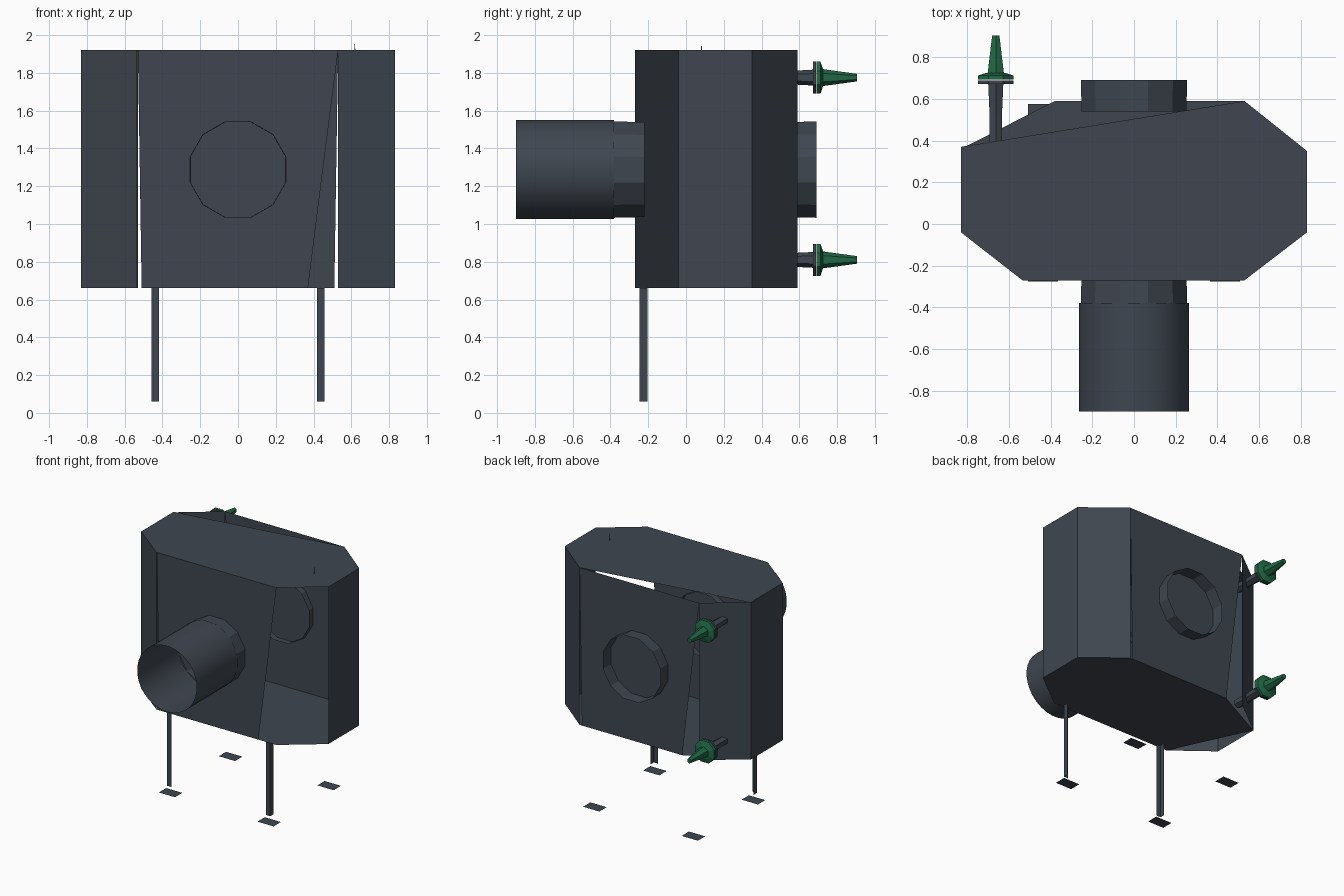
import bpy, math
from mathutils import Matrix, Vector

if "Cube" in bpy.data.objects:
    bpy.data.objects.remove(bpy.data.objects["Cube"])

Z0, Z1 = 0.66, 1.92


def material(name, color):
    m = bpy.data.materials.new(name)
    m.diffuse_color = color
    m.use_nodes = True
    m.node_tree.nodes["Principled BSDF"].inputs["Base Color"].default_value = m.diffuse_color
    return m


SLATE = material("slate_paint", (0.05, 0.062, 0.08, 1))
GREEN = material("green_paint", (0.015, 0.14, 0.06, 1))


def mesh(name, verts, faces, mat=SLATE):
    me = bpy.data.meshes.new(name)
    me.from_pydata(verts, [], faces)
    me.materials.append(mat)
    ob = bpy.data.objects.new(name, me)
    bpy.context.collection.objects.link(ob)
    return ob


def poly(name, pts):
    return mesh(name, pts, [list(range(len(pts)))])


def lathe_y(name, profile, n, x, z, mat=SLATE, smooth=False, caps=True, squash=1.0):
    """Rings of (y, radius) swept around an axis parallel to y."""
    verts, faces = [], []
    for y, r in profile:
        for i in range(n):
            a = 2 * math.pi * (i + 0.5) / n
            verts.append((x + r * squash * math.cos(a), y, z + r * math.sin(a)))
    for k in range(len(profile) - 1):
        for i in range(n):
            j = (i + 1) % n
            faces.append((k * n + i, (k + 1) * n + i, (k + 1) * n + j, k * n + j))
    if caps:
        faces.append(list(range(n)))
        faces.append(list(range((len(profile) - 1) * n, len(profile) * n))[::-1])
    ob = mesh(name, verts, faces, mat)
    if smooth:
        for p in ob.data.polygons:
            p.use_smooth = True
    return ob


# Plan outline of the housing
FR, R1, R2, BR = (0.53, -0.27), (0.83, -0.04), (0.83, 0.35), (0.53, 0.59)
FL, L1, L2, BL = (-0.535, -0.27), (-0.83, -0.04), (-0.83, 0.36), (-0.53, 0.59)


def wall(name, a, b):
    poly(name, [(*a, Z0), (*b, Z0), (*b, Z1), (*a, Z1)])


# Side and corner walls; the front right corner is open
wall("right_wall", R1, R2)
wall("back_right_corner", R2, BR)
wall("back_left_corner", BL, L2)
wall("left_wall", L2, L1)
wall("front_left_corner", L1, FL)

# Front and back panels, slanted at the edges
poly("front_panel", [(-0.51, -0.27, Z0), (0.37, -0.27, Z0), (0.53, -0.27, Z1), (-0.53, -0.27, Z1)])
poly("back_panel", [(0.51, 0.59, Z0), (-0.38, 0.59, Z0), (-0.53, 0.59, Z1), (0.53, 0.59, Z1)])

# Roof and floor, with their cut corners
poly("roof", [(*p, Z1) for p in (FL, FR, R1, R2, BR, (-0.83, 0.37), L1)])
poly("floor", [(*p, Z0) for p in (FL, L2, (-0.38, 0.59), BR, R2, R1, FR)])

# Front duct with coarse collar, and back duct ring
lathe_y("front_duct", [(-0.90, 0.264), (-0.38, 0.264)], 32, 0, 1.288, smooth=True, caps=False)
lathe_y("front_collar", [(-0.38, 0.264), (-0.22, 0.26)], 12, 0, 1.288, caps=False)
lathe_y("back_duct", [(0.54, 0.26), (0.69, 0.264)], 12, 0, 1.288, caps=False)

# Angle-iron front legs and four foot plates
for s, side in ((-1, "left"), (1, "right")):
    a, b = s * 0.457, s * 0.418
    mesh("front_leg_" + side,
         [(b, -0.245, 0.06), (a, -0.245, 0.06), (a, -0.205, 0.06),
          (b, -0.245, Z0), (a, -0.245, Z0), (a, -0.205, Z0)],
         [(0, 1, 4, 3), (1, 2, 5, 4)])
    for y, end in ((-0.23, "front"), (0.53, "back")):
        c = s * 0.437
        poly(f"foot_plate_{end}_{side}",
             [(c - 0.072, y - 0.046, 0.004), (c + 0.072, y - 0.046, 0.004),
              (c + 0.072, y + 0.046, 0.004), (c - 0.072, y + 0.046, 0.004)])

# Rear hand valves
for z, label in ((1.775, "upper"), (0.81, "lower")):
    lathe_y(f"{label}_valve_stem", [(0.38, 0.036), (0.52, 0.034), (0.675, 0.042)], 6, -0.663, z)
    lathe_y(f"{label}_valve_flange", [(0.672, 0.092), (0.688, 0.092)], 8, -0.663, z)
    lathe_y(f"{label}_valve_wheel", [(0.692, 0.092), (0.712, 0.092), (0.725, 0.05)], 8, -0.663, z, GREEN)
    lathe_y(f"{label}_valve_handle", [(0.715, 0.046), (0.905, 0.02)], 6, -0.663, z, GREEN)

# Small pin on the roof
poly("roof_pin", [(0.617, 0.08, Z1), (0.621, 0.084, Z1), (0.619, 0.082, 1.98)])
